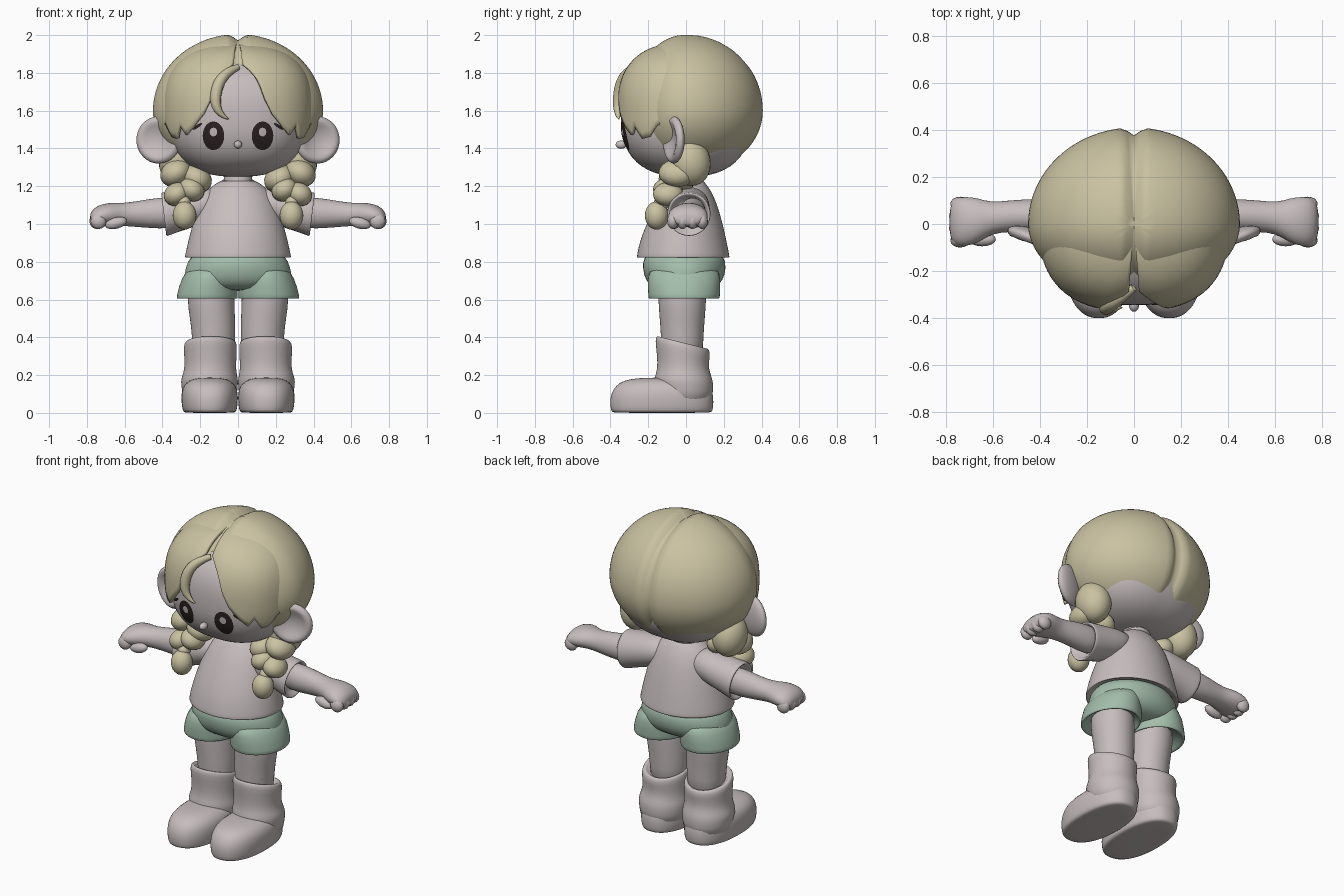
import bpy, bmesh
from math import sin, cos, pi, radians, acos
from mathutils import Matrix, Vector, Euler

if "Cube" in bpy.data.objects:
    bpy.data.objects.remove(bpy.data.objects["Cube"])


def material(name, rgb):
    m = bpy.data.materials.new(name)
    m.use_nodes = True
    m.diffuse_color = (*rgb, 1)
    bsdf = m.node_tree.nodes["Principled BSDF"]
    bsdf.inputs["Base Color"].default_value = (*rgb, 1)
    bsdf.inputs["Roughness"].default_value = 0.8
    return m


PALE = material("pale_warm_grey", (.57, .51, .51))
HAIR = material("straw_blond", (.59, .54, .36))
GREEN = material("sage_green", (.37, .51, .41))
DARK = material("dark_brown", (.026, .016, .016))


def finish(name, bm, mats, mirror=False, subsurf=0, thick=0, angle=60):
    """Turn a bmesh into a smooth object with its modifiers."""
    bmesh.ops.recalc_face_normals(bm, faces=bm.faces)
    me = bpy.data.meshes.new(name)
    bm.to_mesh(me)
    bm.free()
    for m in mats:
        me.materials.append(m)
    me.shade_smooth()
    me.set_sharp_from_angle(angle=radians(angle))
    ob = bpy.data.objects.new(name, me)
    bpy.context.collection.objects.link(ob)
    if mirror:
        ob.modifiers.new("Mirror", "MIRROR").use_mirror_merge = False
    if thick:
        mod = ob.modifiers.new("Solidify", "SOLIDIFY")
        mod.thickness, mod.offset = thick, -1
    if subsurf:
        mod = ob.modifiers.new("Subdivision", "SUBSURF")
        mod.levels = mod.render_levels = subsurf
    return ob


def loft(name, mat, sections, axis="z", mirror=False, power=2, segs=28):
    """Skin elliptical rings; a section is (along, centre pair, radius pair, tilt)."""
    bm = bmesh.new()
    rings = []
    for a, c1, c2, r1, r2, *tilt in sections:
        ring = []
        for i in range(segs):
            t = 2 * pi * i / segs
            p = r1 * abs(cos(t)) ** (2 / power) * (1 if cos(t) > 0 else -1)
            q = r2 * abs(sin(t)) ** (2 / power) * (1 if sin(t) > 0 else -1)
            h = a + (tilt[0] * q if tilt else 0)
            co = (c1 + p, c2 + q, h) if axis == "z" else (h, c1 + p, c2 + q)
            ring.append(bm.verts.new(co))
        rings.append(ring)
    for lo, hi in zip(rings, rings[1:]):
        for i in range(segs):
            j = (i + 1) % segs
            bm.faces.new((lo[i], lo[j], hi[j], hi[i]))
    bm.faces.new(rings[0])
    bm.faces.new(rings[-1])
    return finish(name, bm, [mat], mirror, 1, angle=180)


def blob(bm, loc, rad, rot=(0, 0, 0), segs=24):
    """Add an ellipsoid and return its vertices."""
    mx = Matrix.LocRotScale(Vector(loc), Euler([radians(r) for r in rot]), Vector(rad))
    return bmesh.ops.create_uvsphere(bm, u_segments=segs, v_segments=segs // 2,
                                     radius=1, matrix=mx)["verts"]


# Head: a soft box-like ellipsoid
HEAD_Z, HEAD_R, N = 1.57, (.37, .345, .32), 2.5


def face_y(x, z):
    k = 1 - abs(x / HEAD_R[0]) ** N - abs((z - HEAD_Z) / HEAD_R[2]) ** N
    return -HEAD_R[1] * max(k, 0) ** (1 / N)


bm = bmesh.new()
for v in blob(bm, (0, 0, 0), (1, 1, 1), segs=64):
    v.co /= sum(abs(c) ** N for c in v.co) ** (1 / N)
    v.co = Vector(c * r for c, r in zip(v.co, HEAD_R)) + Vector((0, 0, HEAD_Z))
finish("head", bm, [PALE], angle=180)

bm = bmesh.new()
blob(bm, (0, -.343, 1.42), (.022, .03, .022), segs=16)
finish("nose", bm, [PALE])


# Eyes: thin plates that follow the face
def plate(name, mat, cx, cz, rx, rz, lift, turn=0):
    bm = bmesh.new()

    def point(f, t):
        p, q = f * rx * cos(t), f * rz * sin(t)
        x = cx + p * cos(turn) - q * sin(turn)
        z = cz + p * sin(turn) + q * cos(turn)
        return bm.verts.new((x, face_y(x, z) - lift, z))

    n = 24
    mid = point(0, 0)
    rings = [[point(f, 2 * pi * i / n) for i in range(n)] for f in (.35, .7, 1)]
    for i in range(n):
        j = (i + 1) % n
        bm.faces.new((mid, rings[0][i], rings[0][j]))
        for lo, hi in zip(rings, rings[1:]):
            bm.faces.new((lo[i], hi[i], hi[j], lo[j]))
    finish(name, bm, [mat], mirror=True)


plate("eyes", DARK, .13, 1.467, .057, .076, .005)
plate("eye_highlights", PALE, .13, 1.487, .02, .023, .008)
plate("eyelashes", DARK, .215, 1.517, .03, .008, .005, -.6)

# Ears: dished discs turned slightly outwards
bm = bmesh.new()
for v in blob(bm, (0, 0, 0), (1, 1, 1), segs=32):
    x, y, z = v.co
    d = (x * x + z * z) ** .5
    if y < 0 and d < .8:
        y += 1.1 * (1 - (d / .8) ** 2)
    v.co = Matrix.Rotation(radians(20), 3, "Z") @ Vector((x * .125, y * .042, z * .125))
    v.co += Vector((.42, -.065, 1.445))
finish("ears", bm, [PALE], mirror=True, angle=180)

# Back hair: full rounded cap with a centre parting groove
HAIR_Z = 1.6
bm = bmesh.new()
for v in blob(bm, (0, 0, 0), (1, 1, 1), segs=96):
    x, y, z = v.co
    v.co = (x * .45, y * (.41 if y > 0 else .3), z * (.405 if z > 0 else .34))
    v.co *= 1 - .08 * max(0, 1 - abs(v.co.x) / .05)
    v.co.z += HAIR_Z
finish("back_hair", bm, [HAIR], angle=180)

# Fringe: curved sheets with a swept, pointed lower edge (angle, edge height)
EDGE = [(2, 1.85), (6, 1.82), (11, 1.77), (16, 1.66), (22, 1.58), (32, 1.51),
        (40, 1.47), (46, 1.52), (54, 1.45), (62, 1.46), (70, 1.52), (88, 1.56)]


def edge_height(a):
    for (a0, z0), (a1, z1) in zip(EDGE, EDGE[1:]):
        if a <= a1:
            return z0 + (z1 - z0) * (a - a0) / (a1 - a0)
    return EDGE[-1][1]


bm = bmesh.new()
cols, rows, grid = 43, 18, []
for i in range(cols + 1):
    a = 2 + 2 * i
    low = acos((edge_height(a) - HAIR_Z) / .36)
    dip = 1 - .07 * max(0, 1 - a / 14) ** 2
    col = []
    for j in range(rows + 1):
        t = .15 + (low - .15) * j / rows
        k = (1 - abs(cos(t)) ** N) ** (1 / N) * dip
        x = .405 * k * sin(radians(a)) ** (2 / N)
        y = -.372 * k * cos(radians(a)) ** (2 / N)
        col.append(bm.verts.new((x, y, HAIR_Z + .36 * cos(t))))
    grid.append(col)
for c0, c1 in zip(grid, grid[1:]):
    for j in range(rows):
        bm.faces.new((c0[j], c0[j + 1], c1[j + 1], c1[j]))
finish("fringe", bm, [HAIR], mirror=True, thick=.02)

# Loose curl on the right of the forehead
cu = bpy.data.curves.new("forehead_curl", "CURVE")
cu.dimensions, cu.bevel_depth, cu.bevel_resolution = "3D", .032, 4
path = [(0, -.27, 1.83, .5), (-.08, -.33, 1.8, .9), (-.13, -.36, 1.7, 1),
        (-.12, -.365, 1.59, .8), (-.05, -.355, 1.555, .08)]
sp = cu.splines.new("NURBS")
sp.points.add(len(path) - 1)
for p, (x, y, z, r) in zip(sp.points, path):
    p.co, p.radius = (x, y, z, 1), r
sp.order_u, sp.use_endpoint_u = 4, True
cu.materials.append(HAIR)
bpy.context.collection.objects.link(bpy.data.objects.new("forehead_curl", cu))

# Braids: gathered root, paired strands and a tassel
bm = bmesh.new()
blob(bm, (.32, .02, 1.33), (.1, .11, .13), (15, 0, 0))
for side in (-1, 1):
    blob(bm, (.275 + side * .055, -.045, 1.255 + side * .015), (.085, .1, .07), (0, side * 30, 0))
    blob(bm, (.285 + side * .04, -.095, 1.17 - side * .012), (.07, .08, .06), (0, side * 30, 0))
blob(bm, (.285, -.13, 1.11), (.035, .04, .04))
blob(bm, (.283, -.155, 1.045), (.063, .063, .075))
finish("braids", bm, [HAIR], mirror=True)

# Neck, shirt and collar
loft("neck", PALE, [(1.12, 0, .01, .08, .08), (1.2, 0, .01, .075, .075), (1.32, 0, .01, .08, .08)])
loft("shirt", PALE, [(.85, 0, -.015, .23, .2), (.822, 0, -.015, .27, .235),
                     (.82, 0, -.015, .282, .247), (.835, 0, -.015, .281, .245),
                     (.92, 0, -.015, .262, .228), (1.02, 0, -.005, .235, .195),
                     (1.12, 0, .005, .2, .155), (1.18, 0, .01, .165, .12),
                     (1.22, 0, .01, .11, .09), (1.235, 0, .01, .075, .075)], segs=40)
loft("collar", PALE, [(1.19, 0, .005, .09, .085, .3), (1.205, 0, .005, .1, .098, .3),
                      (1.225, 0, .005, .093, .09, .3), (1.23, 0, .005, .075, .07, .3)])
loft("sleeves", PALE, [(.08, .02, 1.12, .09, .07), (.18, .02, 1.1, .105, .1),
                       (.3, .015, 1.072, .112, .108), (.385, .015, 1.052, .116, .116, .12),
                       (.395, .015, 1.05, .115, .115, .12), (.392, .015, 1.05, .1, .1, .12),
                       (.34, .02, 1.055, .08, .08)], "x", True)

# Arms with fists
loft("arms", PALE, [(.3, .035, 1.06, .072, .084), (.42, .035, 1.058, .072, .083),
                    (.52, .035, 1.053, .067, .07), (.61, .025, 1.05, .066, .06),
                    (.66, .015, 1.052, .095, .062), (.72, .01, 1.045, .108, .062),
                    (.765, .01, 1.035, .1, .05), (.785, .01, 1.025, .06, .025)], "x", True)
bm = bmesh.new()
for i in range(4):
    blob(bm, (.748 - .006 * abs(i - 1.5), -.07 + .052 * i, 1.015), (.042, .03, .042), segs=16)
blob(bm, (.645, -.065, 1.005), (.06, .03, .03), (0, 15, 0), segs=16)
finish("fingers", bm, [PALE], mirror=True)

# Shorts: hips and two flared legs
loft("shorts_hips", GREEN, [(.86, 0, -.01, .235, .2), (.8, 0, -.01, .268, .222),
                            (.73, 0, -.008, .288, .217), (.68, 0, -.01, .28, .19),
                            (.645, 0, -.01, .2, .14)], segs=40)
loft("shorts_legs", GREEN, [(.79, .13, -.01, .12, .18), (.71, .153, -.01, .15, .195),
                            (.615, .163, -.01, .163, .19), (.602, .163, -.01, .162, .188),
                            (.604, .16, -.01, .148, .17), (.66, .15, -.01, .12, .13)],
     mirror=True, segs=36)

# Legs and slouchy boots
loft("legs", PALE, [(.74, .14, -.02, .12, .13), (.6, .145, -.02, .126, .128),
                    (.5, .135, -.02, .12, .12), (.4, .128, -.02, .114, .112),
                    (.25, .13, -.02, .11, .11)], mirror=True)
loft("boot_shafts", PALE, [(.34, .14, -.018, .105, .105, -.25), (.37, .142, -.018, .115, .118, -.25),
                           (.378, .145, -.018, .135, .138, -.25), (.35, .147, -.018, .143, .147, -.25),
                           (.29, .146, -.015, .138, .138, -.1), (.23, .147, -.015, .137, .137),
                           (.195, .15, -.015, .147, .15), (.165, .151, -.012, .153, .156),
                           (.13, .15, -.005, .148, .15), (.03, .15, 0, .14, .14)], mirror=True)
loft("boot_feet", PALE, [(0, .15, -.128, .125, .25), (.004, .15, -.128, .14, .268),
                         (.03, .15, -.128, .147, .273), (.08, .15, -.128, .151, .275),
                         (.125, .15, -.125, .147, .262), (.16, .15, -.12, .128, .235),
                         (.18, .15, -.115, .09, .185), (.187, .15, -.11, .04, .1)],
     mirror=True, power=2.3, segs=36)
